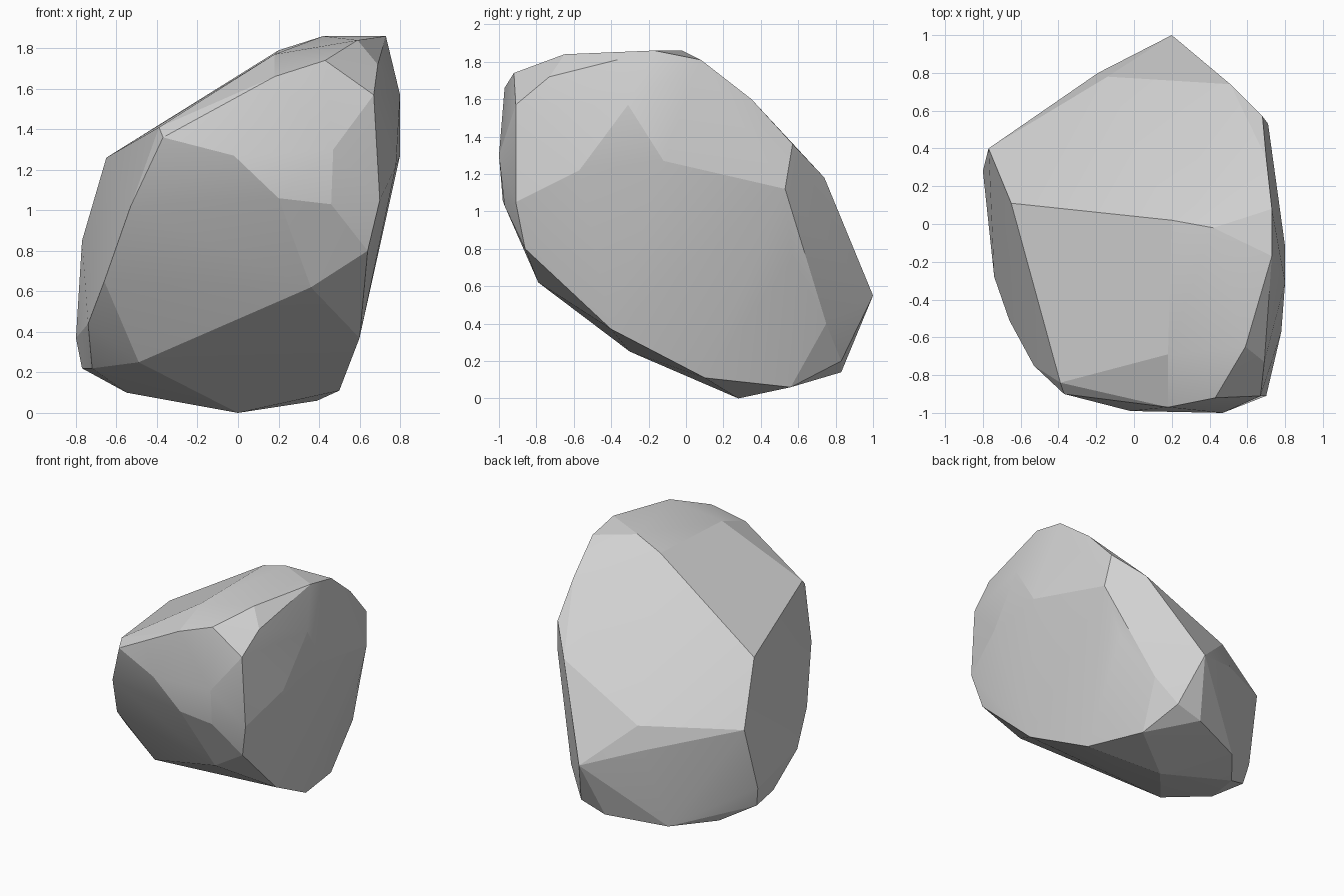
import bpy
import bmesh
import math

# Remove the default object
default_object = bpy.data.objects.get("Cube")
if default_object:
    bpy.data.objects.remove(default_object, do_unlink=True)


def make_material(name, colour):
    """One flat, matte colour."""
    material = bpy.data.materials.new(name)
    material.use_nodes = True
    material.diffuse_color = colour
    shader = material.node_tree.nodes["Principled BSDF"]
    shader.inputs["Base Color"].default_value = colour
    shader.inputs["Roughness"].default_value = 0.9
    return material


def make_hull(name, corner_groups, material):
    """Chiselled convex block wrapped tightly around its corners."""
    bm = bmesh.new()
    for corners in corner_groups:
        for corner in corners:
            bm.verts.new(corner)
    result = bmesh.ops.convex_hull(bm, input=bm.verts[:])
    # Drop corners which ended up inside the block
    inside = [e for e in result["geom_interior"] if isinstance(e, bmesh.types.BMVert)]
    bmesh.ops.delete(bm, geom=inside, context="VERTS")
    # Merge nearly level triangles into broad facets
    bmesh.ops.dissolve_limit(bm, angle_limit=math.radians(2),
                             verts=bm.verts[:], edges=bm.edges[:])
    bmesh.ops.recalc_face_normals(bm, faces=bm.faces[:])
    mesh = bpy.data.meshes.new(name)
    bm.to_mesh(mesh)
    bm.free()
    mesh.materials.append(material)
    block = bpy.data.objects.new(name, mesh)
    bpy.context.collection.objects.link(block)
    return block


# Sloping crown with its ridge
crown = [
    (.42, -.02, 1.86), (.73, -.17, 1.86), (.73, .08, 1.81), (.59, -.65, 1.84),
    (.43, -.92, 1.74), (.18, -.97, 1.66), (.18, -.69, 1.77), (.2, .02, 1.79),
    (-.65, .11, 1.26), (-.39, -.84, 1.41),
]
# Rounded front with small chips near the top
front = [
    (.67, -.91, 1.57), (-.37, -.9, 1.36), (.47, -1, 1.3), (-.02, -.99, 1.27),
    (.2, -.98, 1.06), (.46, -.97, 1.03), (.7, -.91, 1.05), (-.53, -.75, 1.02),
    (.64, -.86, .8), (-.66, -.51, .65), (.36, -.79, .62),
]
# Broad flat flank
flank = [
    (.69, -.73, 1.72), (.8, -.31, 1.57), (.78, -.57, 1.22), (.8, -.12, 1.27),
    (.68, .57, 1.36), (.71, .53, 1.12), (.7, .35, 1.6), (.6, .57, .75),
    (.44, .75, .4),
]
# Back, leaning out to a peak
back = [
    (.51, .74, 1.18), (.2, 1, .55), (-.14, .78, .86), (-.19, .8, .69),
    (-.77, .4, .85), (-.8, .28, .37),
]
# Undercut base
base = [
    (-.74, -.28, .44), (-.77, .25, .22), (-.72, -.02, .22), (-.49, -.3, .25),
    (.6, -.4, .37), (.5, .1, .11), (.39, .56, .06), (.3, .83, .2),
    (.1, .83, .14), (-.32, .67, .1), (-.55, .39, .1), (0, .28, 0),
]

stone_grey = make_material("stone grey", (.64, .64, .64, 1))
boulder = make_hull("boulder", [crown, front, flank, back, base], stone_grey)

# Soft shading within facets, crisp chiselled edges
bpy.ops.object.select_all(action="DESELECT")
boulder.select_set(True)
bpy.context.view_layer.objects.active = boulder
bpy.ops.object.shade_smooth_by_angle(angle=math.radians(12))
